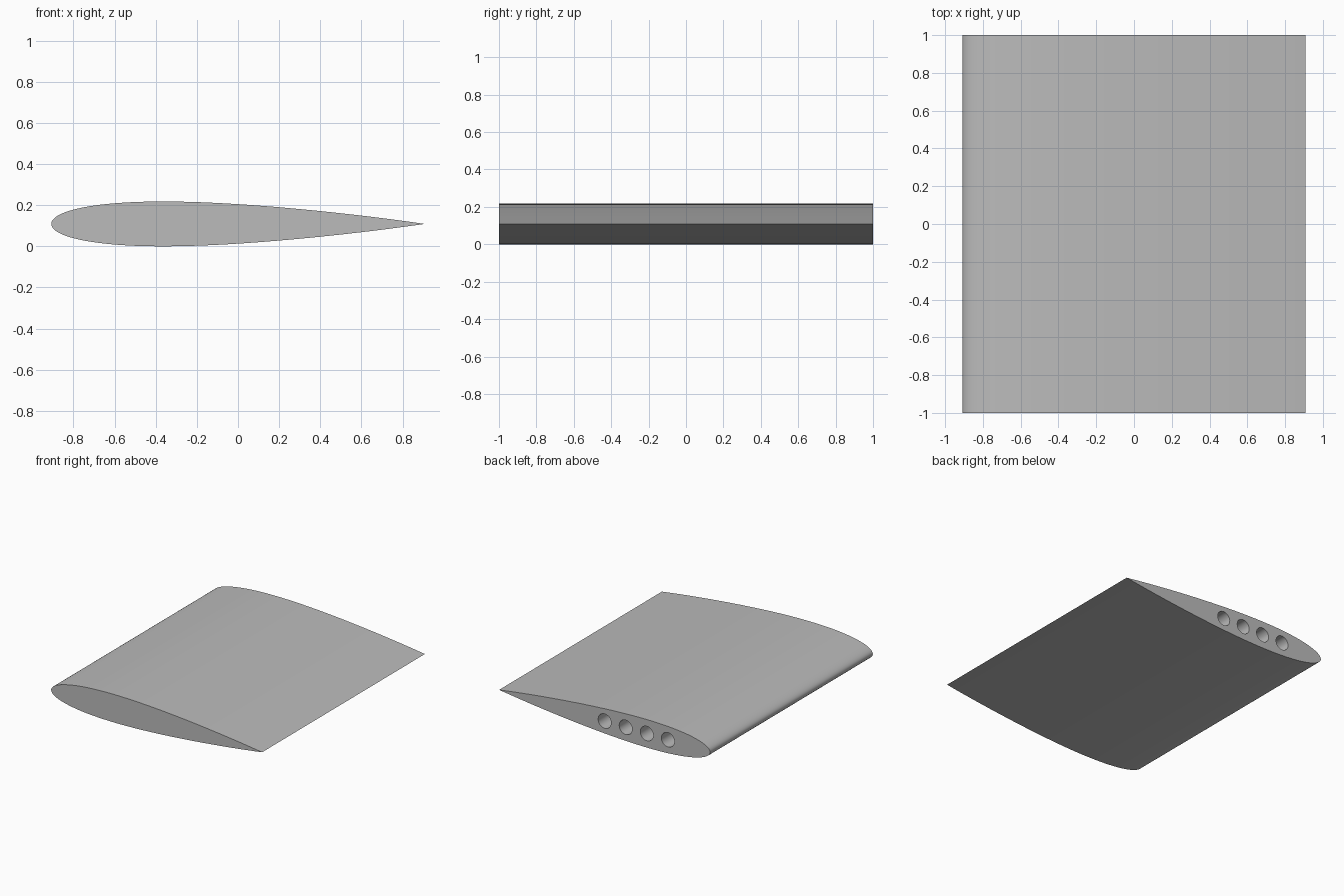
import bpy, bmesh, math

if "Cube" in bpy.data.objects:
    bpy.data.objects.remove(bpy.data.objects["Cube"])

CHORD, HALF_SPAN, MID_Z = 1.815, 1.0, 0.109
HOLE_RADIUS, HOLE_DEPTH = 0.056, 0.5

grey = bpy.data.materials.new("plain grey")
grey.use_nodes = True
colour = (0.5, 0.5, 0.5, 1)
grey.diffuse_color = colour
grey.node_tree.nodes["Principled BSDF"].inputs["Base Color"].default_value = colour


def half_thickness(t):
    # symmetric section, twelve percent thick, closed trailing edge
    return 0.6 * CHORD * (0.2969 * math.sqrt(t) - 0.126 * t - 0.3516 * t**2
                          + 0.2843 * t**3 - 0.1036 * t**4)


def make_object(name, bm):
    bmesh.ops.recalc_face_normals(bm, faces=bm.faces)
    mesh = bpy.data.meshes.new(name)
    bm.to_mesh(mesh)
    bm.free()
    mesh.materials.append(grey)
    obj = bpy.data.objects.new(name, mesh)
    bpy.context.collection.objects.link(obj)
    return obj


def prism(bm, outline, y0, y1):
    # extrude an (x, z) outline along y
    face = bm.faces.new([bm.verts.new((x, y0, z)) for x, z in outline])
    new = bmesh.ops.extrude_face_region(bm, geom=[face])["geom"]
    verts = [v for v in new if isinstance(v, bmesh.types.BMVert)]
    bmesh.ops.translate(bm, verts=verts, vec=(0, y1 - y0, 0))


# wing section: around the upper side, then back along the lower side
steps = 48
fractions = [(1 - math.cos(math.pi * i / steps)) / 2 for i in range(steps + 1)]
upper = [((t - 0.5) * CHORD, MID_Z + half_thickness(t)) for t in fractions[:-1]]
lower = [((t - 0.5) * CHORD, MID_Z - half_thickness(t)) for t in fractions[1:-1]]
outline = upper + [(CHORD / 2, MID_Z)] + lower[::-1]
bm = bmesh.new()
prism(bm, outline, -HALF_SPAN, HALF_SPAN)
wing = make_object("wing", bm)

# four round spar sockets in the back end
bm = bmesh.new()
for t in (0.2, 0.3, 0.4, 0.5):
    cx = (t - 0.5) * CHORD
    ring = [2 * math.pi * i / 40 for i in range(40)]
    circle = [(cx + HOLE_RADIUS * math.cos(a), MID_Z + HOLE_RADIUS * math.sin(a)) for a in ring]
    prism(bm, circle, HALF_SPAN - HOLE_DEPTH, HALF_SPAN + 0.1)
cutter = make_object("socket_cutter", bm)
cutter.hide_render = True

cut = wing.modifiers.new("sockets", "BOOLEAN")
cut.object = cutter
cut.operation = "DIFFERENCE"
cut.solver = "EXACT"
bpy.context.view_layer.objects.active = wing
wing.select_set(True)
bpy.ops.object.modifier_apply(modifier=cut.name)
bpy.data.objects.remove(cutter)
bpy.ops.object.shade_smooth_by_angle(angle=math.radians(35))
